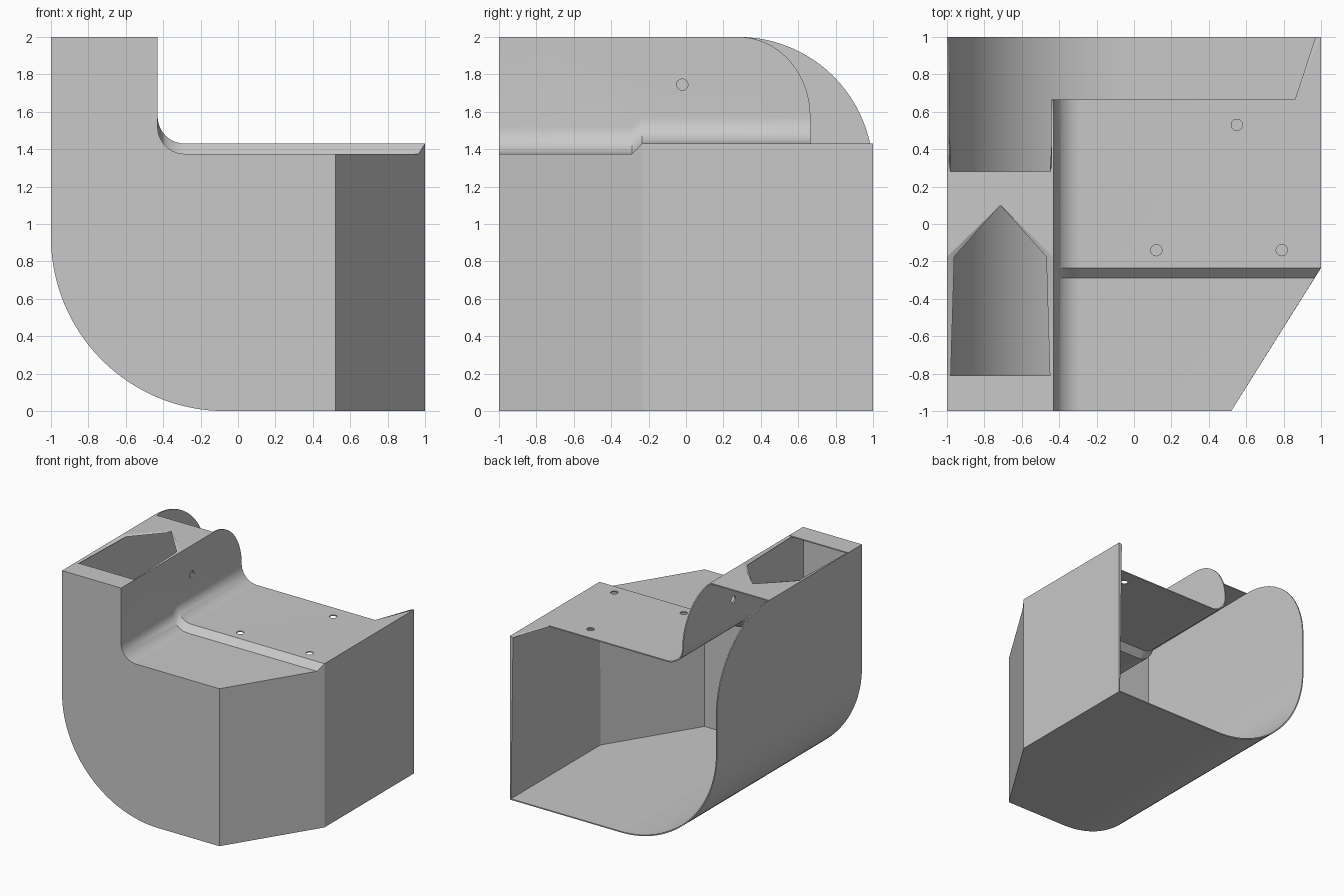
import bpy, bmesh
from math import sin, cos, pi
from mathutils import Matrix, Vector

cube = bpy.data.objects.get("Cube")
if cube:
    bpy.data.objects.remove(cube, do_unlink=True)

SHEET = 0.01          # sheet thickness
TOWER = -0.43         # inner wall of the tower
DIAG = 0.52           # where the slanted wall leaves the front
LOW, HIGH = 1.375, 1.43   # the two shelf levels
STEP_F, STEP_B = -0.29, -0.235
STEP_X = 0.965
SHELF_BACK = 0.665
TOP_BACK = 0.28
FILLET = 0.145
BEND = 0.93           # big lower corner
CUT_F, CUT_SIDE, CUT_TIP = -0.81, -0.175, 0.1


def arc(cx, cy, rx, ry, a0, a1, n):
    """Points of an elliptical arc, angles in quarter turns."""
    angles = [(a0 + (a1 - a0) * i / n) * pi / 2 for i in range(n + 1)]
    return [(cx + rx * cos(a), cy + ry * sin(a)) for a in angles]


def fillet(z):
    return arc(TOWER + FILLET, z + FILLET, FILLET, FILLET, 2, 3, 10)


bm = bmesh.new()


def panel(points):
    return bm.faces.new([bm.verts.new(p) for p in points])


def strip(path_a, y_a, path_b, y_b):
    """Join two xz paths with a band of quads."""
    for i in range(len(path_a) - 1):
        (a, b), (c, d) = path_a[i:i + 2], path_b[i:i + 2]
        panel([(a[0], y_a, a[1]), (b[0], y_a, b[1]),
               (d[0], y_b, d[1]), (c[0], y_b, c[1])])


# Front panel and the bent lower corner
bend = arc(-1 + BEND, BEND, BEND, BEND, 3, 2, 32)
outline = [(-1, 2), (TOWER, 2)] + fillet(LOW) + [(DIAG, LOW), (DIAG, 0)] + bend
panel([(x, -1, z) for x, z in outline])
strip(bend, -1, bend, 1)

# Floor, slanted wall and right wall
panel([(x, y, 0) for x, y in
       [(bend[0][0], -1), (DIAG, -1), (1, STEP_B), (1, 1), (bend[0][0], 1)]])
panel([(DIAG, -1, 0), (1, STEP_B, 0), (1, STEP_B, HIGH),
       (STEP_X, STEP_F, LOW), (DIAG, -1, LOW)])
panel([(1, STEP_B, 0), (1, 1, 0), (1, 1, HIGH), (1, STEP_B, HIGH)])

# Outer and inner tower walls with rounded rear corners
top_edge = [(CUT_SIDE, 2), (CUT_F, 2), (-1, 2)]
outer = [(-1, BEND), (1, BEND)] + arc(TOP_BACK, 1.28, 0.72, 0.72, 0, 1, 24)
panel([(-1, y, z) for y, z in outer + top_edge])
inner = [(-1, LOW + FILLET), (STEP_F, LOW + FILLET), (STEP_B, HIGH + FILLET)]
inner += arc(TOP_BACK, HIGH + FILLET, SHELF_BACK - TOP_BACK,
             2 - HIGH - FILLET, 0, 1, 20)
panel([(TOWER, y, z) for y, z in inner + top_edge])

# Tower top, in two plates around the pointed opening
mid = (TOWER - 1) / 2
panel([(x, y, 2) for x, y in
       [(-1, -1), (TOWER, -1), (TOWER, CUT_F), (-1, CUT_F)]])
panel([(x, y, 2) for x, y in
       [(-1, CUT_SIDE), (mid, CUT_TIP), (TOWER, CUT_SIDE),
        (TOWER, TOP_BACK), (-1, TOP_BACK)]])

# Stepped shelf with its fillet against the tower
low, high = fillet(LOW), fillet(HIGH)
strip(low, -1, low, STEP_F)
strip(low, STEP_F, high, STEP_B)
strip(high, STEP_B, high, SHELF_BACK)
fx = TOWER + FILLET
panel([(fx, -1, LOW), (DIAG, -1, LOW), (STEP_X, STEP_F, LOW), (fx, STEP_F, LOW)])
panel([(fx, STEP_F, LOW), (STEP_X, STEP_F, LOW),
       (1, STEP_B, HIGH), (fx, STEP_B, HIGH)])
panel([(x, y, HIGH) for x, y in
       [(fx, STEP_B), (1, STEP_B), (1, 1), (0.86, SHELF_BACK), (fx, SHELF_BACK)]])

# Weld the panels and face them outwards
bmesh.ops.remove_doubles(bm, verts=bm.verts, dist=0.0005)
bmesh.ops.recalc_face_normals(bm, faces=bm.faces)
bm.normal_update()
front = min(bm.faces, key=lambda f: f.calc_center_median().y)
if front.normal.y > 0:
    bmesh.ops.reverse_faces(bm, faces=bm.faces)

mat = bpy.data.materials.new("plain grey")
mat.use_nodes = True
grey = (0.58, 0.58, 0.58, 1)
mat.diffuse_color = grey
for node in mat.node_tree.nodes:
    if node.type == 'BSDF_PRINCIPLED':
        node.inputs["Base Color"].default_value = grey


def make_object(name, mesh_data):
    mesh = bpy.data.meshes.new(name)
    mesh_data.to_mesh(mesh)
    mesh_data.free()
    mesh.materials.append(mat)
    obj = bpy.data.objects.new(name, mesh)
    bpy.context.collection.objects.link(obj)
    return obj


shell = make_object("housing_shell", bm)

# Screw holes: three in the shelf, one in the tower wall
holes = bmesh.new()
places = [Matrix.Translation(Vector((x, y, HIGH)))
          for x, y in [(0.55, 0.53), (0.12, -0.14), (0.79, -0.14)]]
places.append(Matrix.Translation(Vector((TOWER, -0.02, 1.745)))
              @ Matrix.Rotation(pi / 2, 4, 'Y'))
for place in places:
    bmesh.ops.create_cone(holes, cap_ends=True, segments=32, radius1=0.03,
                          radius2=0.03, depth=0.08, matrix=place)
cutter = make_object("hole_cutter", holes)
cutter.hide_render = True

# Thicken inwards, then drill
solid = shell.modifiers.new("thickness", 'SOLIDIFY')
solid.thickness = SHEET
solid.offset = -1
solid.use_even_offset = True
drill = shell.modifiers.new("holes", 'BOOLEAN')
drill.operation = 'DIFFERENCE'
drill.solver = 'EXACT'
drill.object = cutter

bpy.ops.object.select_all(action='DESELECT')
shell.select_set(True)
bpy.context.view_layer.objects.active = shell
for name in ("thickness", "holes"):
    bpy.ops.object.modifier_apply(modifier=name)
bpy.data.objects.remove(cutter, do_unlink=True)
bpy.ops.object.shade_smooth_by_angle(angle=pi / 6)
